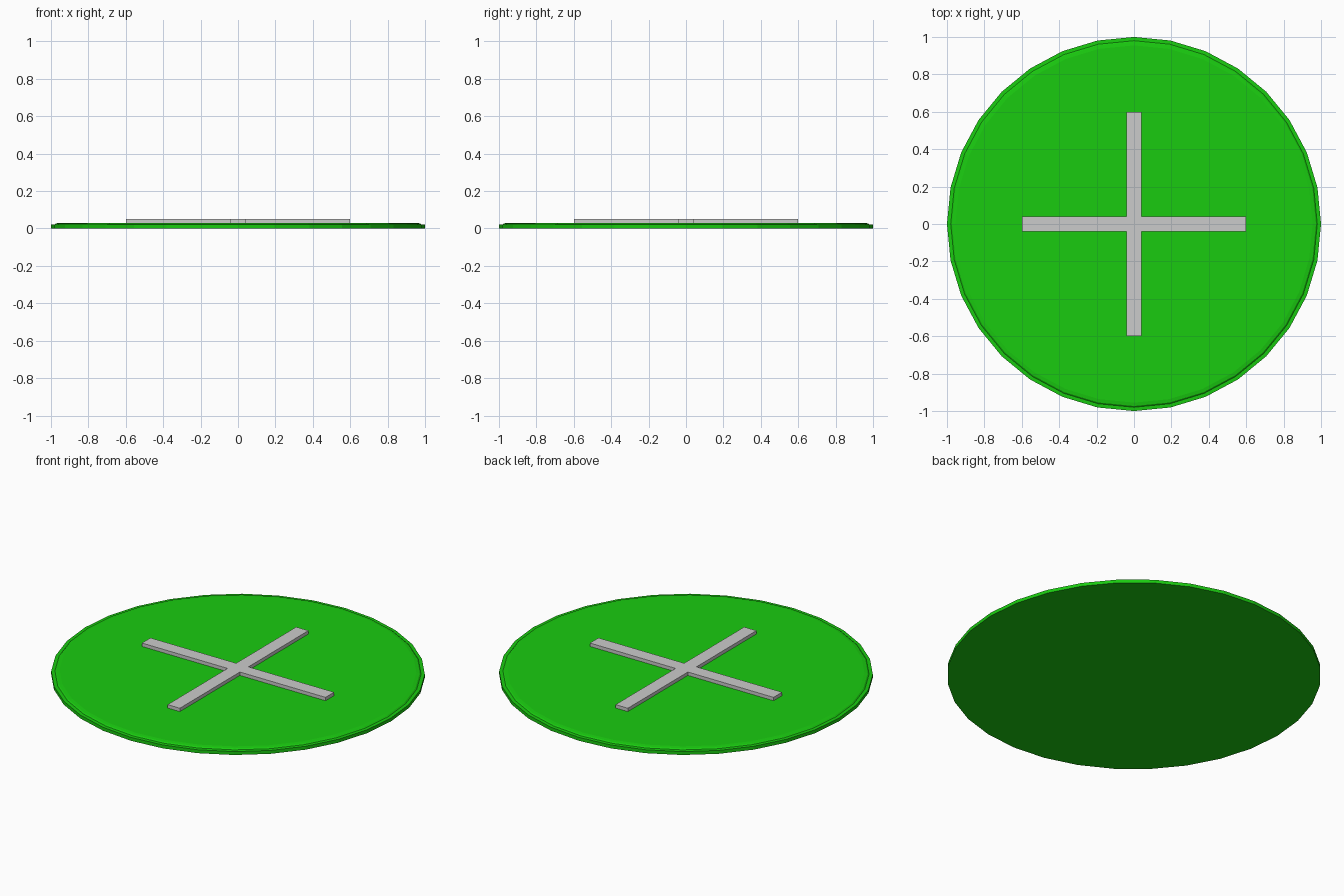
import bpy, bmesh, math

if "Cube" in bpy.data.objects:
    bpy.data.objects.remove(bpy.data.objects["Cube"])

SIDES = 32

def finish(name, bm, color=None):
    bmesh.ops.recalc_face_normals(bm, faces=bm.faces[:])
    me = bpy.data.meshes.new(name)
    bm.to_mesh(me)
    bm.free()
    ob = bpy.data.objects.new(name, me)
    bpy.context.collection.objects.link(ob)
    if color:
        mat = bpy.data.materials.new(name + "_color")
        mat.diffuse_color = color
        mat.use_nodes = True
        mat.node_tree.nodes["Principled BSDF"].inputs["Base Color"].default_value = mat.diffuse_color
        me.materials.append(mat)
    return ob

def lathe(name, profile, color):
    bm = bmesh.new()
    rings = [[bm.verts.new((r * math.cos(2 * math.pi * i / SIDES),
                            r * math.sin(2 * math.pi * i / SIDES), z))
              for i in range(SIDES)] for r, z in profile]
    for a, b in zip(rings, rings[1:]):
        for i in range(SIDES):
            j = (i + 1) % SIDES
            bm.faces.new((a[i], a[j], b[j], b[i]))
    bm.faces.new(rings[0])
    bm.faces.new(rings[-1])
    return finish(name, bm, color)

# stepped round pad
lathe("round_pad", [(1, 0), (1, 0.02), (0.98, 0.021), (0.973, 0.027), (0.955, 0.03)],
      (0.01, 0.6, 0.005, 1))

# raised cross: one outline, extruded
L, W, Z0, Z1 = 0.6, 0.04, 0.028, 0.05
bm = bmesh.new()
pts = []
for k in range(4):
    c, s = round(math.cos(k * math.pi / 2)), round(math.sin(k * math.pi / 2))
    for x, y in ((L, -W), (L, W), (W, W)):
        pts.append(bm.verts.new((x * c - y * s, x * s + y * c, Z0)))
face = bm.faces.new(pts)
ext = bmesh.ops.extrude_face_region(bm, geom=[face])
for v in ext["geom"]:
    if isinstance(v, bmesh.types.BMVert):
        v.co.z = Z1
finish("cross_marker", bm)
